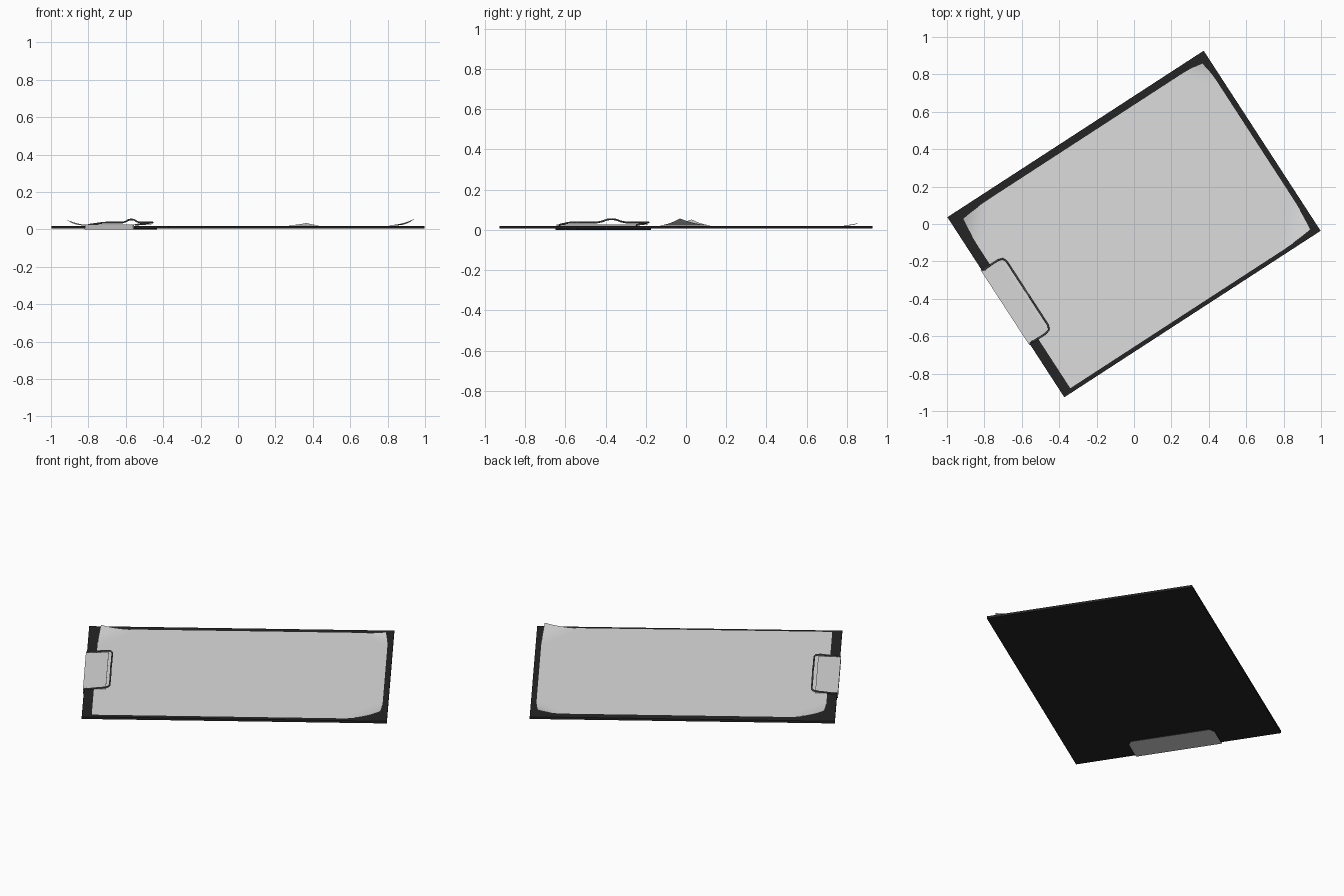
import bpy, bmesh, math

if "Cube" in bpy.data.objects:
    bpy.data.objects.remove(bpy.data.objects["Cube"])

ANGLE = math.radians(33)      # the whole clipboard lies turned on the ground


def material(name, r, g, b):
    m = bpy.data.materials.new(name)
    m.diffuse_color = (r, g, b, 1)
    m.use_nodes = True
    m.node_tree.nodes["Principled BSDF"].inputs["Base Color"].default_value = m.diffuse_color
    return m


BLACK = material("board black", 0.018, 0.018, 0.018)
PAPER = material("paper white", 0.72, 0.72, 0.72)
METAL = material("clip metal", 0.68, 0.68, 0.68)
WIRE = material("wire grey", 0.12, 0.12, 0.12)


def add(name, bm, *mats):
    me = bpy.data.meshes.new(name)
    bmesh.ops.recalc_face_normals(bm, faces=bm.faces)
    bm.to_mesh(me)
    bm.free()
    ob = bpy.data.objects.new(name, me)
    for m in mats:
        me.materials.append(m)
    ob.rotation_euler.z = ANGLE
    bpy.context.collection.objects.link(ob)
    return ob


def prism(points, z0, z1):
    bm = bmesh.new()
    face = bm.faces.new([bm.verts.new((x, y, z0)) for x, y in points])
    ext = bmesh.ops.extrude_face_region(bm, geom=[face])
    for v in ext["geom"]:
        if isinstance(v, bmesh.types.BMVert):
            v.co.z = z1
    bmesh.ops.recalc_face_normals(bm, faces=bm.faces)
    return bm


def rect(x0, x1, y):
    return [(x0, -y), (x1, -y), (x1, y), (x0, y)]


# Backing board
add("board", prism(rect(-0.817, 0.817, 0.574), 0.006, 0.019), BLACK)

# Paper sheet with three lifted corners: (corner x, corner y, reach, lift)
X0, X1, Y0, Y1 = -0.764, 0.787, -0.551, 0.534
curls = [(X1, Y0, 0.21, 0.035), (X0, Y1, 0.20, 0.030), (X1, Y1, 0.15, 0.013)]
bm = bmesh.new()
bmesh.ops.create_grid(bm, x_segments=60, y_segments=44, size=0.5)
for v in bm.verts:
    x = X0 + (v.co.x + 0.5) * (X1 - X0)
    y = Y0 + (v.co.y + 0.5) * (Y1 - Y0)
    z = 0.0215
    for cx, cy, reach, lift in curls:
        t = max(0, 1 - (abs(x - cx) + abs(y - cy)) / reach)
        z += lift * t * t
        x -= math.copysign(0.012 * t * t, cx)
        y -= math.copysign(0.012 * t * t, cy)
    v.co = (x, y, z)
paper = add("paper", bm, PAPER)
for p in paper.data.polygons:
    p.use_smooth = True

# Clip: spine over the board's short edge, top jaw and clipped-corner lower jaw
add("clip_spine", prism(rect(-0.822, -0.816, 0.235), 0.0, 0.026), METAL)
add("clip_top_jaw", prism(rect(-0.822, -0.70, 0.228), 0.0235, 0.026), METAL)
bottom = prism([(-0.822, -0.24), (-0.69, -0.24), (-0.66, -0.22),
                (-0.66, 0.22), (-0.69, 0.24), (-0.822, 0.24)], 0.0, 0.006)
for f in bottom.faces:                       # dark cut edges
    if abs(f.normal.z) < 0.5 and f.normal.x > -0.5:
        f.material_index = 1
add("clip_bottom_jaw", bottom, METAL, BLACK)

# Wire lever: half the path, mirrored across the middle, with a raised thumb bump
half = [(-0.805, 0.228, 0.024), (-0.79, 0.234, 0.026), (-0.715, 0.234, 0.035),
        (-0.69, 0.226, 0.037), (-0.680, 0.205, 0.037), (-0.680, 0.085, 0.037),
        (-0.680, 0.055, 0.042), (-0.680, 0.03, 0.050), (-0.680, 0.01, 0.053)]
path = half + [(x, -y, z) for x, y, z in reversed(half)]
cu = bpy.data.curves.new("wire_lever", "CURVE")
cu.dimensions = "3D"
cu.bevel_depth = 0.0045
cu.bevel_resolution = 2
cu.use_fill_caps = True
sp = cu.splines.new("POLY")
sp.points.add(len(path) - 1)
for p, co in zip(sp.points, path):
    p.co = (*co, 1)
cu.materials.append(WIRE)
lever = bpy.data.objects.new("wire_lever", cu)
lever.rotation_euler.z = ANGLE
bpy.context.collection.objects.link(lever)
